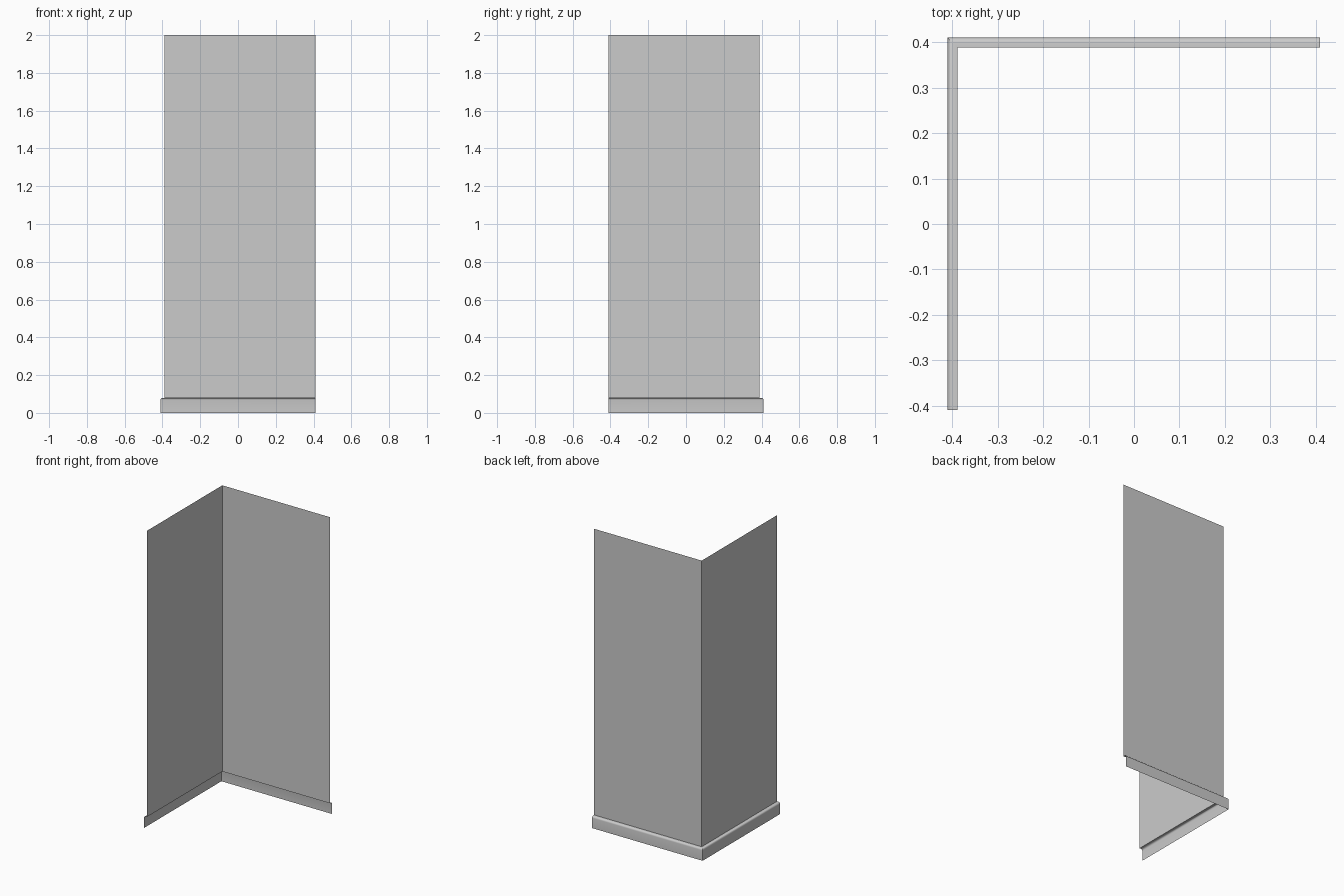
import bpy, bmesh, math

if "Cube" in bpy.data.objects:
    bpy.data.objects.remove(bpy.data.objects["Cube"])

END = 0.41    # open ends of both legs
WALL = 0.389  # wall plane distance from the centre
OUT = 0.411   # outer face of the skirting
H = 0.08      # skirting height


def corner_sweep(name, profile):
    """Sweep an open (offset, height) profile round the mitred corner."""
    bm = bmesh.new()
    rows = [[bm.verts.new(p) for p in ((END, d, z), (-d, d, z), (-d, -END, z))]
            for d, z in profile]
    for a, b in zip(rows, rows[1:]):
        for i in range(2):
            bm.faces.new((a[i], a[i + 1], b[i + 1], b[i]))
    mesh = bpy.data.meshes.new(name)
    bm.to_mesh(mesh)
    bm.free()
    obj = bpy.data.objects.new(name, mesh)
    bpy.context.collection.objects.link(obj)
    return obj


# Two thin wall sheets meeting at the back left corner
corner_sweep("corner_wall", [(WALL, 2.0), (WALL, H)])

# Skirting shell: narrow ledge, rounded top edge, straight face
R = 0.012
profile = [(WALL, H)]
for i in range(5):
    a = math.radians(90 - 22.5 * i)
    profile.append((OUT - R + R * math.cos(a), H - R + R * math.sin(a)))
profile.append((OUT, 0.0))
skirting = corner_sweep("skirting_board", profile)

bpy.context.view_layer.objects.active = skirting
skirting.select_set(True)
bpy.ops.object.shade_smooth_by_angle(angle=math.radians(40))
